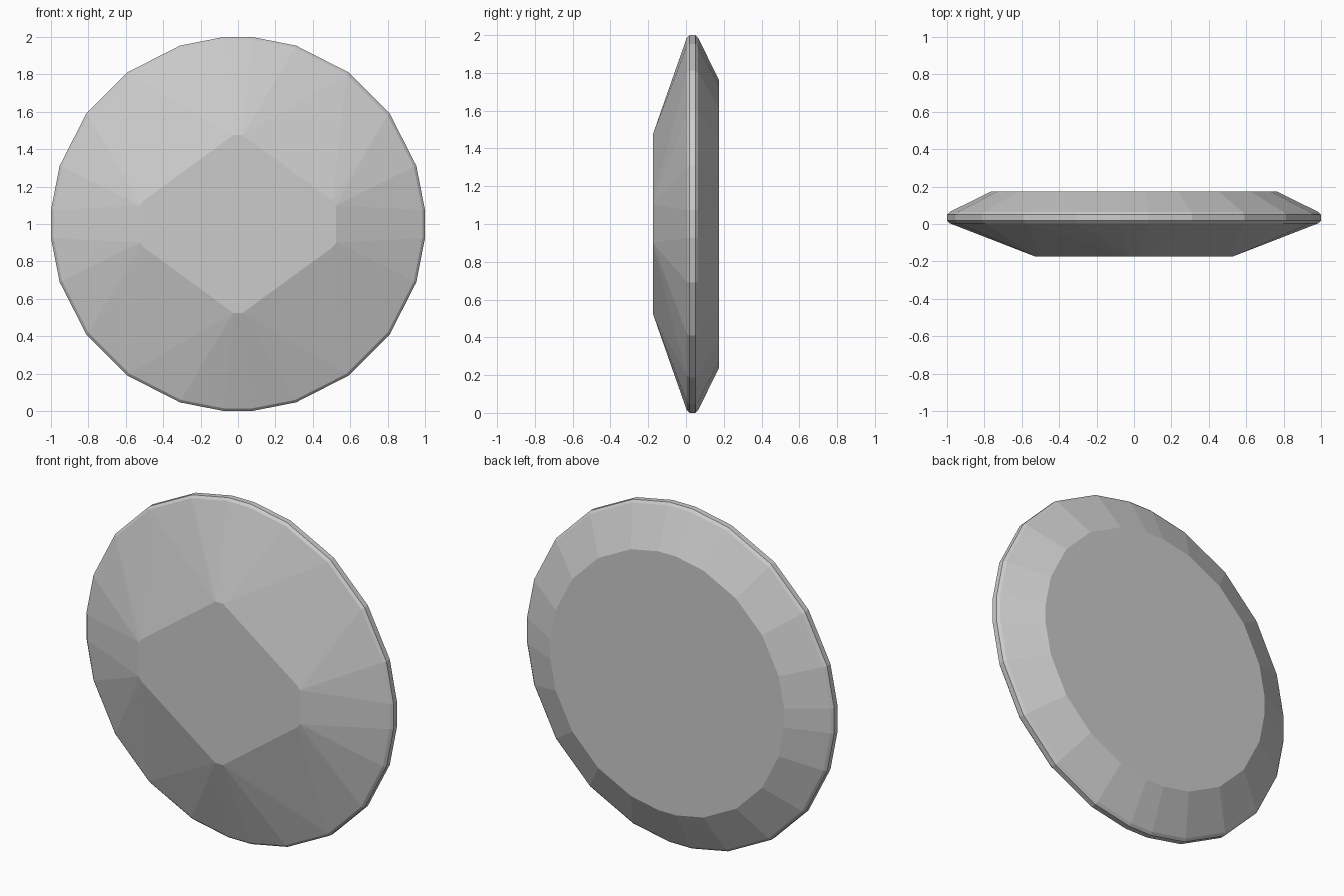
import bpy
import bmesh
import math

if "Cube" in bpy.data.objects:
    bpy.data.objects.remove(bpy.data.objects["Cube"])


def ring(radius, y):
    """Twenty-sided outline whose four cardinal corners are clipped flat."""
    points = []
    for k in range(20):
        a = math.radians(18 * k)
        if k % 5:
            points.append((radius * 1.003 * math.cos(a), y, 1 + radius * 1.003 * math.sin(a)))
        else:
            c, s = round(math.cos(a)), round(math.sin(a))
            for t in (-0.075, 0.075):
                points.append((radius * (c - s * t), y, 1 + radius * (s + c * t)))
    return points


# Stacked outlines: softened girdle, then the wide flat back
points = []
for radius, y in ((0.986, 0.004), (1.0, 0.018), (1.0, 0.05), (0.986, 0.064), (0.762, 0.175)):
    points += ring(radius, y)

# Front table: a diamond with clipped corners
for sx in (-1, 1):
    for sz in (-1, 1):
        for x, z in ((0.025, 0.475), (0.505, 0.125), (0.525, 0.10)):
            points.append((sx * x, -0.175, 1 + sz * z))

# The cut gem is convex, so its facets follow from the outlines
bm = bmesh.new()
for p in points:
    bm.verts.new(p)
hull = bmesh.ops.convex_hull(bm, input=bm.verts[:])
loose = [v for v in bm.verts if not v.link_faces]
bmesh.ops.delete(bm, geom=loose, context='VERTS')
bmesh.ops.dissolve_limit(bm, angle_limit=math.radians(0.3),
                         verts=bm.verts[:], edges=bm.edges[:])
bmesh.ops.recalc_face_normals(bm, faces=bm.faces[:])

mesh = bpy.data.meshes.new("cut_gem")
bm.to_mesh(mesh)
bm.free()
gem = bpy.data.objects.new("cut_gem", mesh)
bpy.context.collection.objects.link(gem)
